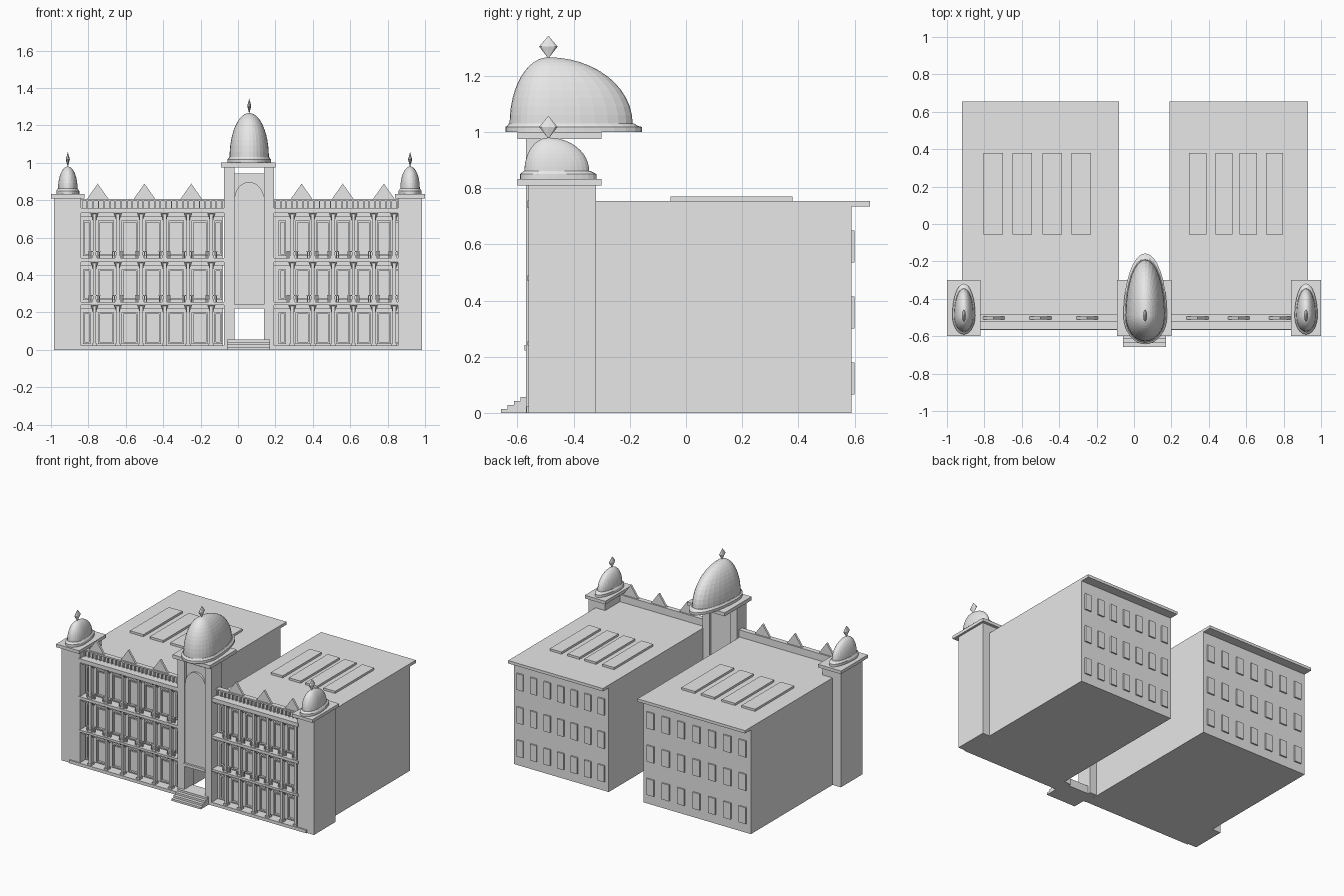
import bpy, bmesh, math

cube = bpy.data.objects.get("Cube")
if cube:
    bpy.data.objects.remove(cube, do_unlink=True)

stone = bpy.data.materials.new("grey stone")
stone.use_nodes = True
grey = (0.8, 0.8, 0.8, 1)
stone.diffuse_color = grey
stone.node_tree.nodes["Principled BSDF"].inputs["Base Color"].default_value = grey


def finish(name, bm):
    bmesh.ops.recalc_face_normals(bm, faces=bm.faces)
    mesh = bpy.data.meshes.new(name)
    bm.to_mesh(mesh)
    bm.free()
    mesh.materials.append(stone)
    obj = bpy.data.objects.new(name, mesh)
    bpy.context.collection.objects.link(obj)
    return obj


def boxes(name, items, taper=1):
    """Several boxes in one object: (x0, x1, y0, y1, z0, z1), taper narrows the foot."""
    bm = bmesh.new()
    for x0, x1, y0, y1, z0, z1 in items:
        for v in bmesh.ops.create_cube(bm, size=1)["verts"]:
            foot = taper if v.co.z < 0 else 1
            v.co.x = (x0 + x1) / 2 + v.co.x * (x1 - x0) * foot
            v.co.y = y1 - (0.5 - v.co.y) * (y1 - y0) * foot
            v.co.y = min(v.co.y, y1) if foot == 1 else v.co.y
            v.co.z = z0 + (v.co.z + 0.5) * (z1 - z0)
    return finish(name, bm)


def plate(name, outline, y0, y1):
    """Extrude an outline in the xz plane along y."""
    bm = bmesh.new()
    face = bm.faces.new([bm.verts.new((x, y0, z)) for x, z in outline])
    ext = bmesh.ops.extrude_face_region(bm, geom=[face])["geom"]
    bmesh.ops.translate(bm, vec=(0, y1 - y0, 0),
                        verts=[v for v in ext if isinstance(v, bmesh.types.BMVert)])
    return finish(name, bm)


def lathe(name, profile, x, y, width, front, back, steps):
    """Turn a profile, stretched unequally towards front and back."""
    bm = bmesh.new()
    pts = [bm.verts.new((r, 0, z)) for r, z in profile]
    edges = [bm.edges.new(p) for p in zip(pts, pts[1:])]
    bmesh.ops.spin(bm, geom=pts + edges, axis=(0, 0, 1), cent=(0, 0, 0),
                   angle=math.tau, steps=steps)
    bmesh.ops.remove_doubles(bm, verts=bm.verts, dist=0.0001)
    for v in bm.verts:
        v.co.x = x + v.co.x * width
        v.co.y = y + v.co.y * (front if v.co.y < 0 else back)
    return finish(name, bm)


def dome(name, x, z, width, front, back, height, lip):
    axis_y = -0.49
    base = z + 0.03
    rim = [(0, z), (lip, z), (lip, z + 0.018), (lip - 0.05, z + 0.022), (1.02, base)]
    arc = [(math.cos(a), base + (height - 0.03) * math.sin(a))
           for a in (i * math.pi / 24 for i in range(12))]
    top = z + height
    lathe(name, rim + arc + [(0, top)], x, axis_y, width, front, back, 32)
    lathe(name + "_finial", [(0, top - 0.01), (0.1, top), (1, top + 0.038), (0, top + 0.077)],
          x, axis_y, 0.011, 0.033, 0.033, 8)


WALL = -0.50      # face of the recessed facade wall
FRONT = -0.555    # face of the columns
FLOORS = [(0.02, 0.24), (0.255, 0.47), (0.49, 0.73)]


def wing(side, x0, x1, f0, f1, first, pitch, lights, light_w, gables):
    # main block, roof and back windows
    boxes(side + "_wing", [(x0, x1, WALL, 0.59, 0, 0.735)])
    boxes(side + "_roof", [(x0, x1, WALL, 0.655, 0.735, 0.755)])
    boxes(side + "_skylights", [(x, x + light_w, -0.055, 0.38, 0.75, 0.77) for x in lights])
    step = (x1 - x0) / 7
    boxes(side + "_back_windows",
          [(x0 + step * (i + 0.28), x0 + step * (i + 0.75), 0.58, 0.6, z, z + 0.115)
           for i in range(7) for z in (0.065, 0.30, 0.535)])

    # ledges and base step
    boxes(side + "_ledges",
          [(f0, f1, -0.565, WALL, a, b)
           for a, b in ((0.24, 0.255), (0.47, 0.49), (0.73, 0.757))])
    boxes(side + "_base_step", [(min(x0, f0), max(x1, f1), -0.568, WALL, 0, 0.022)])

    # columns with flared heads
    cols = [first + pitch * (i - 0.5) for i in range(6)]
    boxes(side + "_columns", [(c - 0.009, c + 0.009, FRONT, FRONT + 0.025, a, b)
                              for c in cols for a, b in FLOORS])
    boxes(side + "_column_feet", [(c - 0.014, c + 0.014, FRONT - 0.004, FRONT + 0.03, a, a + 0.014)
                                  for c in cols for a, b in FLOORS])
    boxes(side + "_column_heads", [(c - 0.02, c + 0.02, FRONT - 0.004, WALL, b - 0.035, b)
                                   for c in cols for a, b in FLOORS], 0.5)
    boxes(side + "_lintels", [(f0, f1, FRONT + 0.015, WALL, b - 0.02, b) for a, b in FLOORS])

    # framed windows, with narrow ones at both ends
    frames, panes = [], []
    openings = [(first + pitch * i, pitch * 0.34) for i in range(5)]
    openings += [((f0 + cols[0]) / 2, 0.02), ((f1 + cols[-1]) / 2, 0.02)]
    for c, h in openings:
        for a, b in FLOORS:
            lo, hi, t = a + 0.012, b - 0.04, 0.009
            frames += [(c - h, c - h + t, -0.515, WALL, lo, hi), (c + h - t, c + h, -0.515, WALL, lo, hi),
                       (c - h, c + h, -0.515, WALL, hi - t, hi), (c - h, c + h, -0.515, WALL, lo, lo + t)]
            if h > 0.03:
                panes.append((c - h * 0.68, c + h * 0.68, -0.506, WALL, lo + 0.02, hi - 0.02))
    boxes(side + "_window_frames", frames)
    boxes(side + "_window_panes", panes)

    # balcony railings beside the columns
    rails, balusters = [], []
    for a, b in FLOORS[1:]:
        for c in cols:
            rails.append((c - 0.032, c + 0.032, -0.55, -0.535, a + 0.032, a + 0.038))
            balusters += [(c + d - 0.003, c + d + 0.003, -0.546, -0.539, a, a + 0.033)
                          for d in (-0.028, -0.018, 0.018, 0.028)]
    boxes(side + "_rails", rails)
    boxes(side + "_balusters", balusters)

    # parapet with little posts and triangular gables
    boxes(side + "_parapet", [(f0, f1, -0.505, -0.485, 0.75, 0.805),
                              (f0, f1, -0.52, -0.485, 0.795, 0.805)])
    n = round((f1 - f0) / 0.03)
    boxes(side + "_parapet_posts",
          [(f0 + (i + 0.35) * (f1 - f0) / n, f0 + (i + 0.6) * (f1 - f0) / n, -0.517, -0.5, 0.757, 0.796)
           for i in range(n)])
    for x in gables:
        plate(side + "_gable", [(x - 0.06, 0.803), (x + 0.06, 0.803), (x, 0.888)], -0.51, -0.495)


wing("right", -0.92, -0.08, -0.85, -0.07, -0.705, 0.125,
     (-0.805, -0.65, -0.49, -0.335), 0.105, (-0.75, -0.5, -0.25))
wing("left", 0.19, 0.93, 0.185, 0.865, 0.345, 0.109,
     (0.295, 0.435, 0.565, 0.705), 0.092, (0.34, 0.56, 0.78))

# corner towers
for side, x0, x1, c0, c1 in (("right", -0.985, -0.84, -1, -0.82), ("left", 0.855, 0.985, 0.84, 1)):
    boxes(side + "_corner_tower", [(x0, x1, FRONT - 0.005, -0.32, 0, 0.812)])
    boxes(side + "_corner_cap", [(c0, c1, -0.6, -0.3, 0.81, 0.832)])
    dome(side + "_corner_dome", (c0 + c1) / 2, 0.832, 0.052, 0.085, 0.145, 0.148, 1.18)

# central gate tower
boxes("gate_pillars", [(-0.075, -0.02, -0.57, -0.46, 0, 0.978),
                       (0.14, 0.192, -0.57, -0.46, 0, 0.978)])
boxes("gate_wall", [(-0.025, 0.145, -0.56, -0.48, 0.23, 0.8),
                    (-0.025, 0.145, -0.545, -0.48, 0.8, 0.943)])
boxes("gate_lintel", [(-0.025, 0.145, -0.575, -0.48, 0.222, 0.242)])
arch = [(0.06 + 0.08 * math.cos(i * math.pi / 16), 0.8 + 0.097 * math.sin(i * math.pi / 16))
        for i in range(17)]
plate("gate_arch", arch, -0.56, -0.54)
boxes("gate_cap", [(-0.092, 0.2, -0.6, -0.3, 0.975, 1.0)])
dome("gate_dome", 0.06, 1.0, 0.105, 0.138, 0.3, 0.266, 1.11)

# entrance stairs
boxes("gate_stairs", [(-0.06, 0.17, -0.658 + 0.023 * i, -0.48, 0.014 * i, 0.014 * (i + 1))
                      for i in range(4)])
